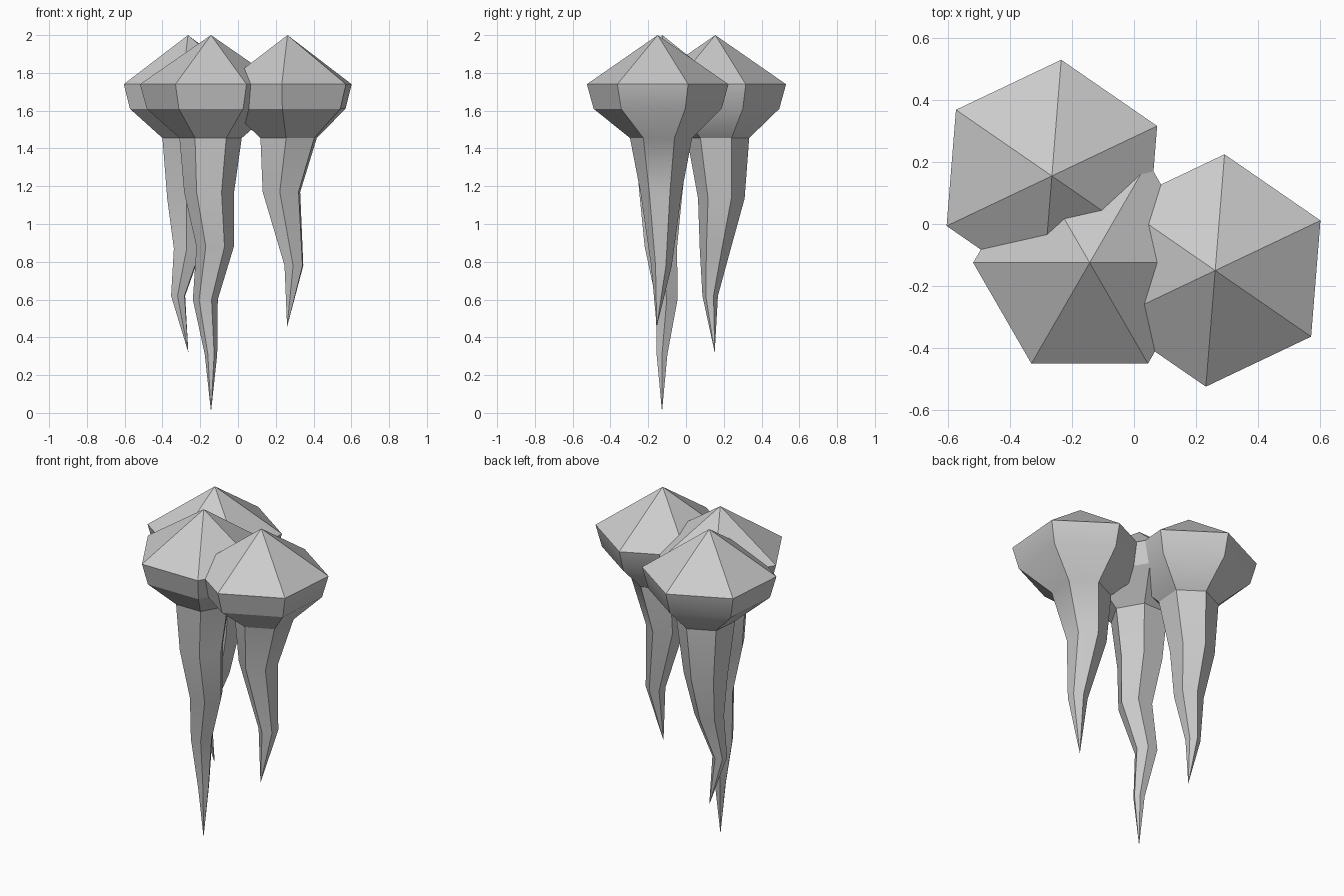
import bpy, bmesh, math

if "Cube" in bpy.data.objects:
    bpy.data.objects.remove(bpy.data.objects["Cube"])

SIDES = 6


def crystal_spike(name, apex, turn, stations, tip):
    """Hexagonal spike: apex, rings given as (x, y, z, radius), then a tip."""
    bm = bmesh.new()
    rings = []
    for x, y, z, r in stations:
        angles = [math.radians(turn + 360 / SIDES * k) for k in range(SIDES)]
        rings.append([bm.verts.new((x + r * math.cos(a), y + r * math.sin(a), z))
                      for a in angles])
    top, bottom = bm.verts.new(apex), bm.verts.new(tip)
    for k in range(SIDES):
        n = (k + 1) % SIDES
        bm.faces.new((top, rings[0][k], rings[0][n]))
        for a, b in zip(rings, rings[1:]):
            bm.faces.new((a[k], b[k], b[n], a[n]))
        bm.faces.new((rings[-1][n], rings[-1][k], bottom))
    bmesh.ops.recalc_face_normals(bm, faces=bm.faces)
    mesh = bpy.data.meshes.new(name)
    bm.to_mesh(mesh)
    bm.free()
    obj = bpy.data.objects.new(name, mesh)
    bpy.context.collection.objects.link(obj)
    # smooth the rounded cap, keep the hexagon corners crisp
    bpy.ops.object.select_all(action='DESELECT')
    obj.select_set(True)
    bpy.context.view_layer.objects.active = obj
    bpy.ops.object.shade_smooth_by_angle(angle=math.radians(30))


def stalactite(name, x, y, turn, neck, bends, tip):
    """Wide cap shared by all spikes, then a bent shaft tapering evenly to the tip."""
    r_neck = 0.165
    stations = [(x, y, 1.74, 0.376),
                (x, y, 1.61, 0.34),
                (*neck, 1.455, r_neck)]
    count = len(bends) + 1
    for i, (bx, by, bz) in enumerate(bends, 1):
        stations.append((bx, by, bz, r_neck * (1 - i / count)))
    crystal_spike(name, (x, y, 2.0), turn, stations, tip)


# long front spike
stalactite("long_stalactite", -0.143, -0.125, 0, (-0.145, -0.128),
           [(-0.153, -0.133, 1.168), (-0.121, -0.133, 0.88),
            (-0.173, -0.102, 0.60), (-0.143, -0.127, 0.31)],
           (-0.143, -0.127, 0.005))

# medium back-left spike
stalactite("medium_stalactite", -0.265, 0.155, 25.4, (-0.251, 0.17),
           [(-0.263, 0.187, 1.135), (-0.265, 0.155, 0.87), (-0.317, 0.128, 0.62)],
           (-0.263, 0.152, 0.32))

# short right spike
stalactite("short_stalactite", 0.262, -0.15, 25.4, (0.268, -0.132),
           [(0.23, -0.132, 1.17), (0.296, -0.13, 0.78)],
           (0.26, -0.155, 0.455))
